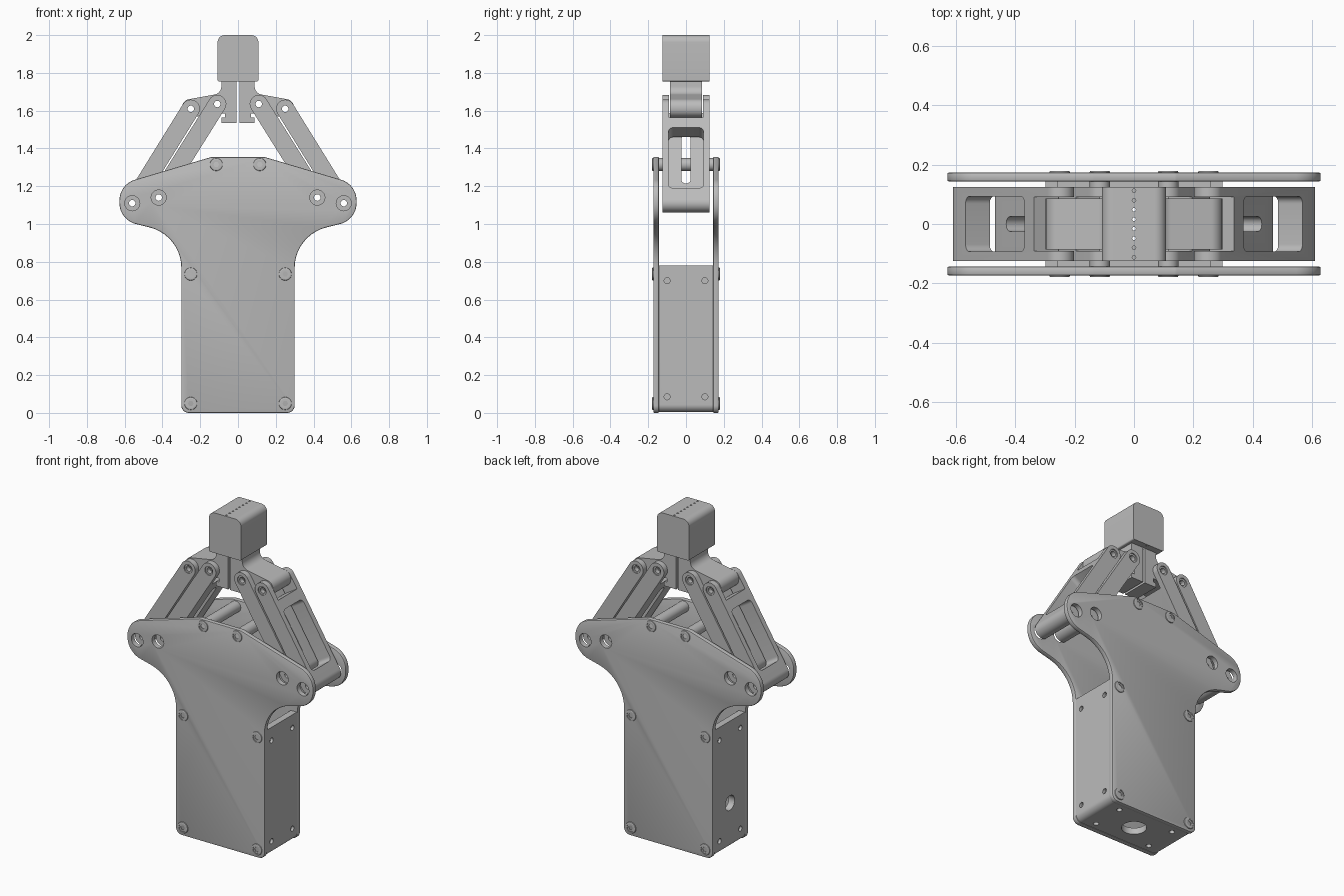
import bpy, bmesh, math
from mathutils import Vector, Matrix

if "Cube" in bpy.data.objects:
    bpy.data.objects.remove(bpy.data.objects["Cube"], do_unlink=True)

GREY = (0.5, 0.5, 0.5, 1)
grey = bpy.data.materials.new("plain grey")
grey.use_nodes = True
grey.diffuse_color = GREY
grey.node_tree.nodes["Principled BSDF"].inputs["Base Color"].default_value = GREY

parts = []
# Profile axes: u -> x, v -> z, depth -> y
FRONT = Matrix(((1, 0, 0), (0, 0, 1), (0, 1, 0)))
SIDE = Matrix(((0, 0, 1), (1, 0, 0), (0, 1, 0)))
FLAT = Matrix.Identity(3)


def rounded(corners, steps=10):
    """Polygon from (u, v, fillet radius) corners."""
    out = []
    for i, (u, v, r) in enumerate(corners):
        p = Vector((u, v))
        if r == 0:
            out.append(p)
            continue
        a = (Vector(corners[i - 1][:2]) - p).normalized()
        b = (Vector(corners[(i + 1) % len(corners)][:2]) - p).normalized()
        half = math.acos(max(-1, min(1, a.dot(b)))) / 2
        centre = p + (a + b).normalized() * (r / math.sin(half))
        start = p + a * (r / math.tan(half)) - centre
        end = p + b * (r / math.tan(half)) - centre
        sweep = math.atan2(start.x * end.y - start.y * end.x, start.dot(end))
        for k in range(steps + 1):
            out.append(centre + Matrix.Rotation(sweep * k / steps, 2) @ start)
    return out


def circle(u, v, r, n=24):
    return [Vector((u + r * math.cos(2 * math.pi * i / n),
                    v + r * math.sin(2 * math.pi * i / n))) for i in range(n)]


def bar(a, b, r):
    """Round-ended strip between two pivots."""
    d = (b - a).normalized() * r
    n = Vector((-d.y, d.x))
    pts = (a - d - n, b + d - n, b + d + n, a - d + n)
    return rounded([(p.x, p.y, r * 0.999) for p in pts], 12)


def prism(name, pts, d0, d1, axes=FRONT, origin=(0, 0, 0), bevel=0):
    bm = bmesh.new()
    vs = [bm.verts.new(axes @ Vector((p[0], p[1], d0)) + Vector(origin)) for p in pts]
    face = bm.faces.new(vs)
    ext = bmesh.ops.extrude_face_region(bm, geom=[face])["geom"]
    moved = [g for g in ext if isinstance(g, bmesh.types.BMVert)]
    bmesh.ops.translate(bm, verts=moved, vec=axes @ Vector((0, 0, d1 - d0)))
    bmesh.ops.remove_doubles(bm, verts=bm.verts, dist=0.0002)
    bmesh.ops.recalc_face_normals(bm, faces=bm.faces)
    mesh = bpy.data.meshes.new(name)
    bm.to_mesh(mesh)
    bm.free()
    mesh.materials.append(grey)
    obj = bpy.data.objects.new(name, mesh)
    bpy.context.collection.objects.link(obj)
    if bevel:
        mod = obj.modifiers.new("edge", "BEVEL")
        mod.width, mod.segments = bevel, 2
        mod.limit_method, mod.angle_limit = "ANGLE", math.radians(50)
        apply(obj, mod)
    parts.append(obj)
    return obj


def apply(obj, mod):
    bpy.context.view_layer.objects.active = obj
    bpy.ops.object.modifier_apply(modifier=mod.name)


def cut(obj, *args, **kw):
    """Subtract a prism from an object."""
    tool = prism("cutter", *args, **kw)
    parts.remove(tool)
    mod = obj.modifiers.new("cut", "BOOLEAN")
    mod.operation, mod.solver, mod.object = "DIFFERENCE", "EXACT", tool
    apply(obj, mod)
    bpy.data.objects.remove(tool, do_unlink=True)


def mirror(pts):
    return [(-p[0], p[1], *p[2:]) for p in reversed(pts)]


def slot_cut(obj, a, b, t0, t1, half, r):
    """Rounded window across a bar, along its length."""
    d = (b - a).normalized()
    u, w = Vector((d.x, 0, d.y)), Vector((0, 1, 0))
    axes = Matrix((u, w, u.cross(w))).transposed()
    length = (b - a).length
    box = [(t0 * length, -half, r), (t1 * length, -half, r),
           (t1 * length, half, r), (t0 * length, half, r)]
    cut(obj, rounded(box, 6), -0.15, 0.15, axes, (a.x, 0, a.y))


# Pivots and screw positions
OUTER = Vector((0.56, 1.11)), Vector((0.25, 1.61))
INNER = Vector((0.42, 1.14)), Vector((0.11, 1.635))
SCREWS = [(0.25, 0.05), (0.25, 0.735), (0.115, 1.315)]

# Housing plates with pivot openings
half = [(0.3, 0, 0.04), (0.3, 0.94, 0.22), (0.628, 1.022, 0.115),
        (0.628, 1.21, 0.115), (0.14, 1.355, 0.03)]
outline = rounded(half + mirror(half))
for name, d0, d1 in (("front_plate", -0.173, -0.143), ("back_plate", 0.143, 0.173)):
    plate = prism(name, outline, d0, d1, bevel=0.006)
    for s in (1, -1):
        for pivot in (OUTER[0], INNER[0]):
            cut(plate, circle(s * pivot.x, pivot.y, 0.04), -0.3, 0.3)

# Hollow base housing, open at the top
half = [(0.297, 0.004, 0.04), (0.297, 0.78, 0), (0.257, 0.78, 0), (0.257, 0.044, 0)]
housing = prism("base_housing", rounded(half + mirror(half)), -0.144, 0.144)
for y in (-0.1, 0.1):
    for s in (1, -1):
        for z in (0.085, 0.7):
            cut(housing, circle(y, z, 0.016, 16), s * 0.28, s * 0.32, SIDE)
        cut(housing, circle(s * 0.19, y, 0.016, 16), -0.02, 0.024, FLAT)
cut(housing, circle(0, 0, 0.07, 32), -0.05, 0.1, FLAT)
cut(housing, circle(0, 0.28, 0.045), -0.35, -0.2, SIDE)

# Screws with hex sockets, and the upper spacers
for s in (1, -1):
    for x, z in SCREWS:
        for side in (-1, 1):
            head = prism("screw", circle(s * x, z, 0.034),
                         side * 0.165, side * 0.179, bevel=0.004)
            cut(head, circle(s * x, z, 0.024), side * 0.176, side * 0.19)
            cut(head, circle(s * x, z, 0.015, 6), side * 0.168, side * 0.19)
    x, z = SCREWS[2]
    prism("upper_spacer", circle(s * x, z, 0.034), -0.145, 0.145)

# Links, jaws and fingertips on both sides
for s, side in ((1, "left"), (-1, "right")):
    flip = Vector((s, 1))
    for name, (a, b) in (("outer_link", OUTER), ("inner_link", INNER)):
        a, b = a * flip, b * flip
        link = prism(side + "_" + name, bar(a, b, 0.048), -0.125, 0.125)
        slot_cut(link, a, b, 0.855, 1.3, 0.09, 0)
        if name == "outer_link":
            slot_cut(link, a, b, 0.11, 0.75, 0.093, 0.025)
        else:
            slot_cut(link, a, b, 0.1, 0.72, 0.025, 0.0245)
        for p in (a, b):
            cut(link, circle(p.x, p.y, 0.017), -0.3, 0.3)
        for face in (-1, 1):
            cut(link, circle(b.x, b.y, 0.027), face * 0.118, face * 0.14)

    # Jaw carrier
    jaw_shape = [(0.007, 1.535, 0), (0.088, 1.535, 0), (0.088, 1.563, 0),
                 (0.068, 1.563, 0), (0.068, 1.585, 0), (0.12, 1.585, 0),
                 (0.297, 1.556, 0.046), (0.297, 1.654, 0.046),
                 (0.088, 1.692, 0.045), (0.088, 1.76, 0), (0.007, 1.76, 0)]
    jaw = prism(side + "_jaw", rounded(jaw_shape if s > 0 else mirror(jaw_shape)),
                -0.085, 0.085)
    for p in (OUTER[1], INNER[1]):
        cut(jaw, circle(s * p.x, p.y, 0.017), -0.3, 0.3)

    # Fingertip with a row of grip grooves on its inner face
    tip_shape = [(0, 1.755, 0), (0.108, 1.755, 0.008), (0.108, 2, 0.038), (0, 2, 0)]
    tip = prism(side + "_fingertip", rounded(tip_shape if s > 0 else mirror(tip_shape)),
                -0.125, 0.125)
    for i in range(8):
        cut(tip, circle(0, -0.112 + 0.032 * i, 0.006, 12), 1.7, 2.1, FLAT)

# Smooth round surfaces, keep edges sharp
bpy.ops.object.select_all(action="DESELECT")
for obj in parts:
    obj.select_set(True)
bpy.context.view_layer.objects.active = parts[0]
bpy.ops.object.shade_smooth_by_angle(angle=math.radians(30))
